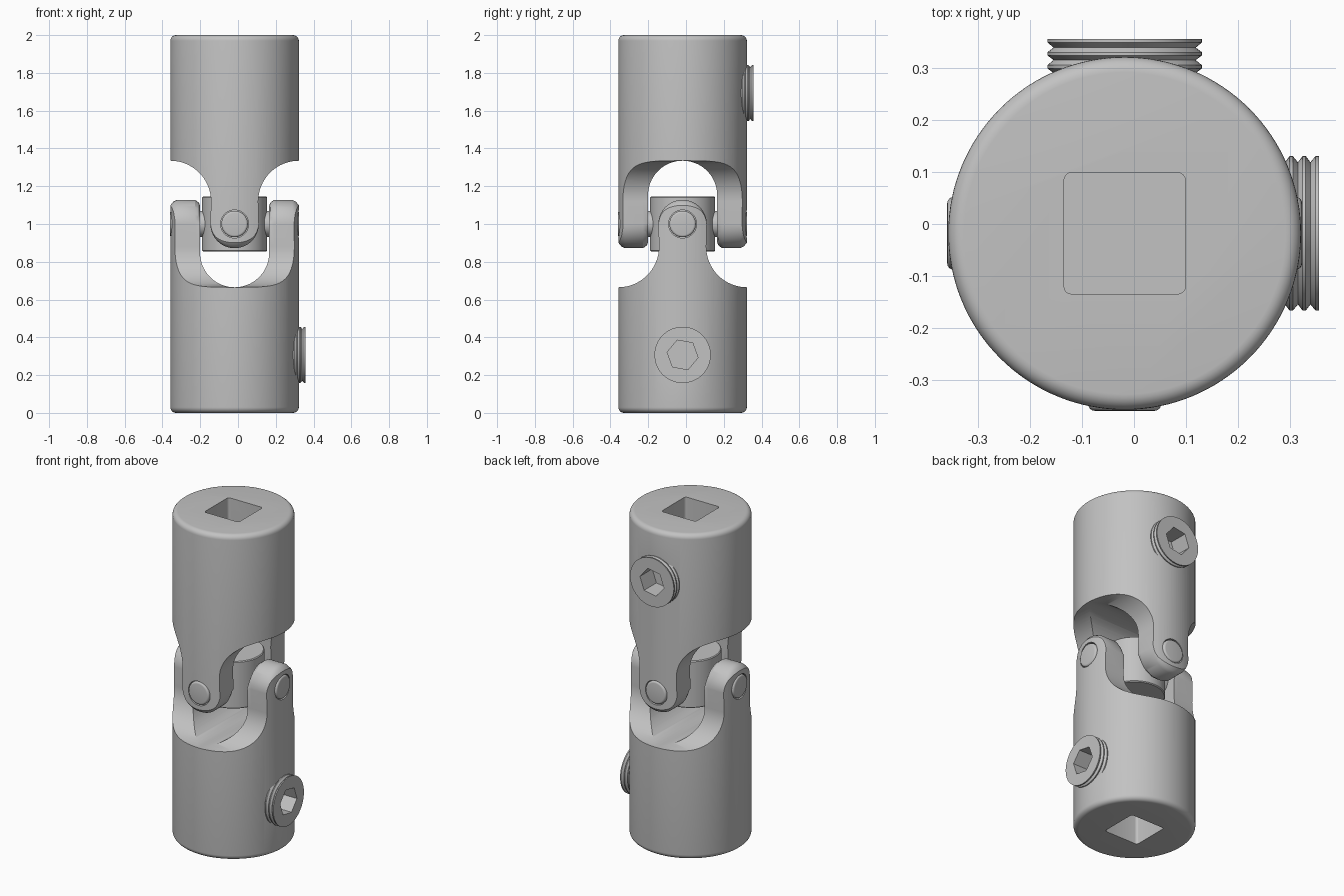
import bpy, bmesh, math
from mathutils import Matrix, Vector

cube = bpy.data.objects.get("Cube")
if cube:
    bpy.data.objects.remove(cube, do_unlink=True)

steel = bpy.data.materials.new("plain grey steel")
steel.use_nodes = True
GREY = (0.54, 0.54, 0.54, 1)
steel.diffuse_color = GREY
steel.node_tree.nodes["Principled BSDF"].inputs["Base Color"].default_value = GREY

# Local origin is the joint centre; these place the two halves
BASE = Matrix.Translation((-0.018, -0.018, 1.0))
FLIP = BASE @ Matrix.Rotation(math.pi, 4, Vector((1, 1, 0)).normalized())
TO_X = Matrix.Rotation(math.pi / 2, 4, 'Y')      # local z becomes x
R = 0.34                                         # body radius
SCREW_Z = -0.693


def loft(name, rings, matrix=Matrix()):
    """Closed solid through equal-length rings of points, capped at both ends."""
    bm = bmesh.new()
    loops = [[bm.verts.new(matrix @ Vector(p)) for p in ring] for ring in rings]
    n = len(loops[0])
    for a, b in zip(loops, loops[1:]):
        for i in range(n):
            j = (i + 1) % n
            bm.faces.new((a[i], a[j], b[j], b[i]))
    bm.faces.new(loops[0][::-1])
    bm.faces.new(loops[-1])
    bmesh.ops.recalc_face_normals(bm, faces=bm.faces)
    me = bpy.data.meshes.new(name)
    bm.to_mesh(me)
    bm.free()
    me.materials.append(steel)
    ob = bpy.data.objects.new(name, me)
    bpy.context.collection.objects.link(ob)
    return ob


def arc(cx, cy, r, a0, a1, n):
    """Points on an arc, angles in degrees."""
    angles = [math.radians(a0 + (a1 - a0) * i / n) for i in range(n + 1)]
    return [(cx + r * math.cos(a), cy + r * math.sin(a)) for a in angles]


def lathe(name, profile, seg=96, matrix=Matrix(), turn=0):
    """Solid of revolution about z from (radius, height) pairs."""
    rings = [[(x, y, h) for x, y in arc(0, 0, r, turn, turn + 360, seg)[:-1]]
             for r, h in profile]
    return loft(name, rings, matrix)


def select(ob):
    bpy.ops.object.select_all(action='DESELECT')
    ob.select_set(True)
    bpy.context.view_layer.objects.active = ob


def boolean(ob, cutter, operation='DIFFERENCE'):
    cutter.hide_render = True
    mod = ob.modifiers.new("cut", 'BOOLEAN')
    mod.operation = operation
    mod.solver = 'EXACT'
    mod.object = cutter
    select(ob)
    bpy.ops.object.modifier_apply(modifier=mod.name)
    bpy.data.objects.remove(cutter, do_unlink=True)


def finish(ob, matrix):
    ob.data.transform(matrix)
    select(ob)
    bpy.ops.object.shade_smooth_by_angle(angle=math.radians(30))


def arm_section(x, inset):
    """Side outline of the yoke: shoulders, fillets and a round arm end."""
    pts = [(-0.4, -1.1), (0.4, -1.1), (0.4, -0.335)]
    pts += arc(0.34, -0.12, 0.215, 270, 180, 16)
    for y, z in arc(0, 0, 1, 0, 180, 32):
        r = 0.128 - inset * max(0, z) ** 0.6
        pts.append((y * r, z * r))
    pts += arc(-0.34, -0.12, 0.215, 0, -90, 16)
    pts.append((-0.4, -0.335))
    return [(x, y, z) for y, z in pts]


def make_yoke(name, matrix):
    # Round body with a softened outer end
    profile = [(r, z) for r, z in arc(R - 0.03, -0.97, 0.03, -90, 0, 6)]
    yoke = lathe(name, profile + [(R, 0.2)], 128)
    # Arms with rounded ends
    half = [(0.183, 0.03), (0.19, 0.014), (0.21, 0), (0.305, 0), (0.325, 0.01), (0.345, 0.035)]
    stations = [(-x, d) for x, d in reversed(half)] + half
    boolean(yoke, loft("arm_shape", [arm_section(x, d) for x, d in stations]), 'INTERSECT')
    # U-shaped slot between the arms
    u = arc(0, -0.152, 0.183, 180, 360, 40) + [(0.183, 0.3), (-0.183, 0.3)]
    boolean(yoke, loft("slot", [[(x, y, z) for x, z in u] for y in (-0.5, 0.5)]))
    # Square drive socket
    sq = []
    for i, (sx, sy) in enumerate([(1, 1), (-1, 1), (-1, -1), (1, -1)]):
        sq += arc(sx * 0.102, sy * 0.102, 0.015, i * 90, i * 90 + 90, 4)
    boolean(yoke, loft("socket", [[(x, y, z) for x, y in sq] for z in (-1.1, -0.5)]))
    # Screw hole and pin holes
    at_screw = Matrix.Translation((0, 0, SCREW_Z)) @ TO_X
    boolean(yoke, lathe("screw_hole", [(0.14, 0.05), (0.14, 0.5)], 48, at_screw))
    boolean(yoke, lathe("pin_hole", [(0.074, -0.5), (0.074, 0.5)], 48, TO_X))
    finish(yoke, matrix)


def make_screw(name, matrix):
    # Threaded set screw with a hexagonal socket
    profile = [(0.137, 0.125), (0.137, 0.28)]
    for crest in (0.296, 0.321, 0.346):
        profile += [(0.137, crest - 0.012), (0.149, crest - 0.003), (0.149, crest + 0.003)]
    profile += [(0.137, 0.358), (0.149, 0.368), (0.149, 0.375)]
    at_screw = Matrix.Translation((0, 0, SCREW_Z)) @ TO_X
    screw = lathe(name, profile, 64, at_screw)
    boolean(screw, lathe("hex", [(0.083, 0.255), (0.083, 0.5)], 6, at_screw, 80))
    finish(screw, matrix)


def make_pin(name, matrix):
    # Cross pin with softened ends
    end = arc(0.058, 0.330, 0.012, 0, 90, 4)
    profile = [(r, -h) for r, h in reversed(end)] + end
    finish(lathe(name, profile, 48, TO_X), matrix)


for side, place in (("lower", BASE), ("upper", FLIP)):
    make_yoke(side + "_yoke", place)
    make_screw(side + "_set_screw", place)
    make_pin(side + "_pin", place)

# Round centre block carrying both pins
block = lathe("centre_block", [(0.167, -0.145), (0.172, -0.14), (0.172, 0.14), (0.167, 0.145)])
finish(block, BASE)
